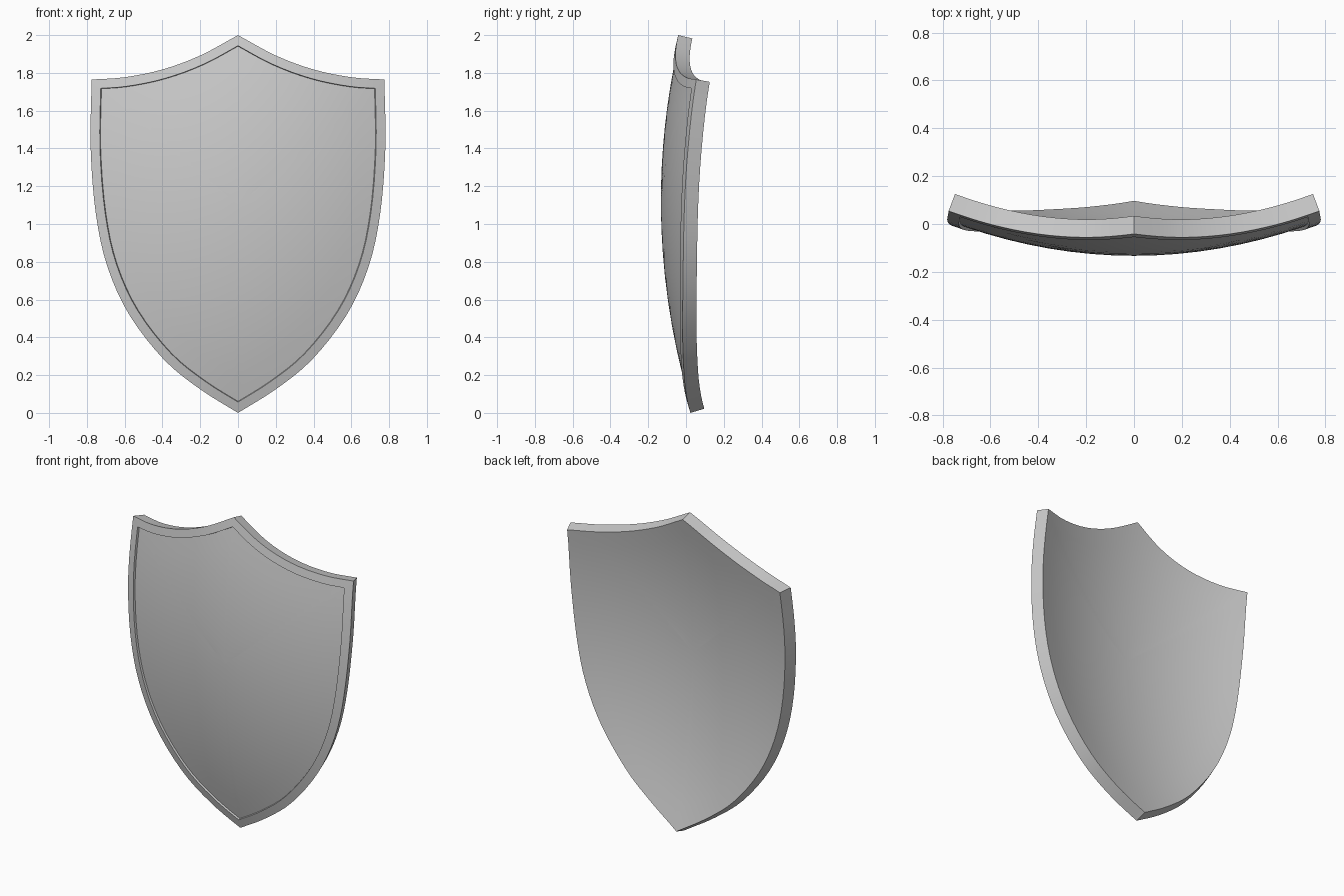
import bpy, bmesh
from mathutils import Vector

if "Cube" in bpy.data.objects:
    bpy.data.objects.remove(bpy.data.objects["Cube"])

THICK, RIM, RECESS = 0.077, 0.049, 0.013
CENTRE = Vector((0, 1.1))


def spline(pts, n):
    # smooth curve through the points, n steps per span
    p = [Vector(q) for q in pts]
    p = [2 * p[0] - p[1]] + p + [2 * p[-1] - p[-2]]
    out = []
    for i in range(1, len(p) - 2):
        a, b, c, d = p[i - 1:i + 3]
        for k in range(n):
            t = k / n
            out.append(0.5 * (2 * b + (c - a) * t + (2 * a - 5 * b + 4 * c - d) * t * t
                              + (3 * b - a - 3 * c + d) * t ** 3))
    return out + [p[-2]]


def curved(p, depth):
    # place a flat outline point on the double-curved face, sunk along its normal
    x, z = p
    y = -0.146 + 0.24 * x * x + 0.135 * (z - 1.12) ** 2
    n = Vector((0.48 * x, -1, 0.27 * (z - 1.12))).normalized()
    return Vector((x, y, z)) - n * depth


def inset(loop, d):
    # mitred inward offset of a clockwise loop
    out = []
    for i, p in enumerate(loop):
        a = (p - loop[i - 1]).normalized()
        b = (loop[(i + 1) % len(loop)] - p).normalized()
        na, nb = Vector((a.y, -a.x)), Vector((b.y, -b.x))
        out.append(p + (na + nb) * d / (1 + na.dot(nb)))
    return out


# Right half outline (x, z), then mirrored
top = spline([(0, 2), (0.2, 1.892), (0.4, 1.818), (0.6, 1.777), (0.775, 1.765)], 4)
side = spline([(0.775, 1.765), (0.78, 1.4), (0.752, 1.05), (0.69, 0.77),
               (0.573, 0.515), (0.39, 0.28), (0.2, 0.125), (0, 0)], 4)
half = top + side[1:]
outer = half + [Vector((-p.x, p.y)) for p in half[-2:0:-1]]
inner = inset(outer, RIM)

bm = bmesh.new()


def ring(loop, depth, s=1.0):
    return [bm.verts.new(curved(CENTRE + (p - CENTRE) * s, depth)) for p in loop]


def bridge(a, b):
    for i in range(len(a)):
        j = (i + 1) % len(a)
        bm.faces.new((a[i], a[j], b[j], b[i]))


# Rings from the back centre, around the rim, to the recessed front centre
steps = [i / 8 for i in range(1, 9)]
rings = [ring(outer, THICK, s) for s in steps]
rings += [ring(outer, 0), ring(inner, 0)]
rings += [ring(inner, RECESS, s) for s in reversed(steps)]
for a, b in zip(rings, rings[1:]):
    bridge(a, b)
for r, depth in ((rings[0], THICK), (rings[-1], RECESS)):
    c = bm.verts.new(curved(CENTRE, depth))
    for i in range(len(r)):
        bm.faces.new((r[i - 1], r[i], c))
bmesh.ops.recalc_face_normals(bm, faces=bm.faces)

mesh = bpy.data.meshes.new("shield")
bm.to_mesh(mesh)
bm.free()
shield = bpy.data.objects.new("shield", mesh)
bpy.context.collection.objects.link(shield)
bpy.context.view_layer.objects.active = shield
shield.select_set(True)
bpy.ops.object.shade_smooth_by_angle(angle=0.6)
